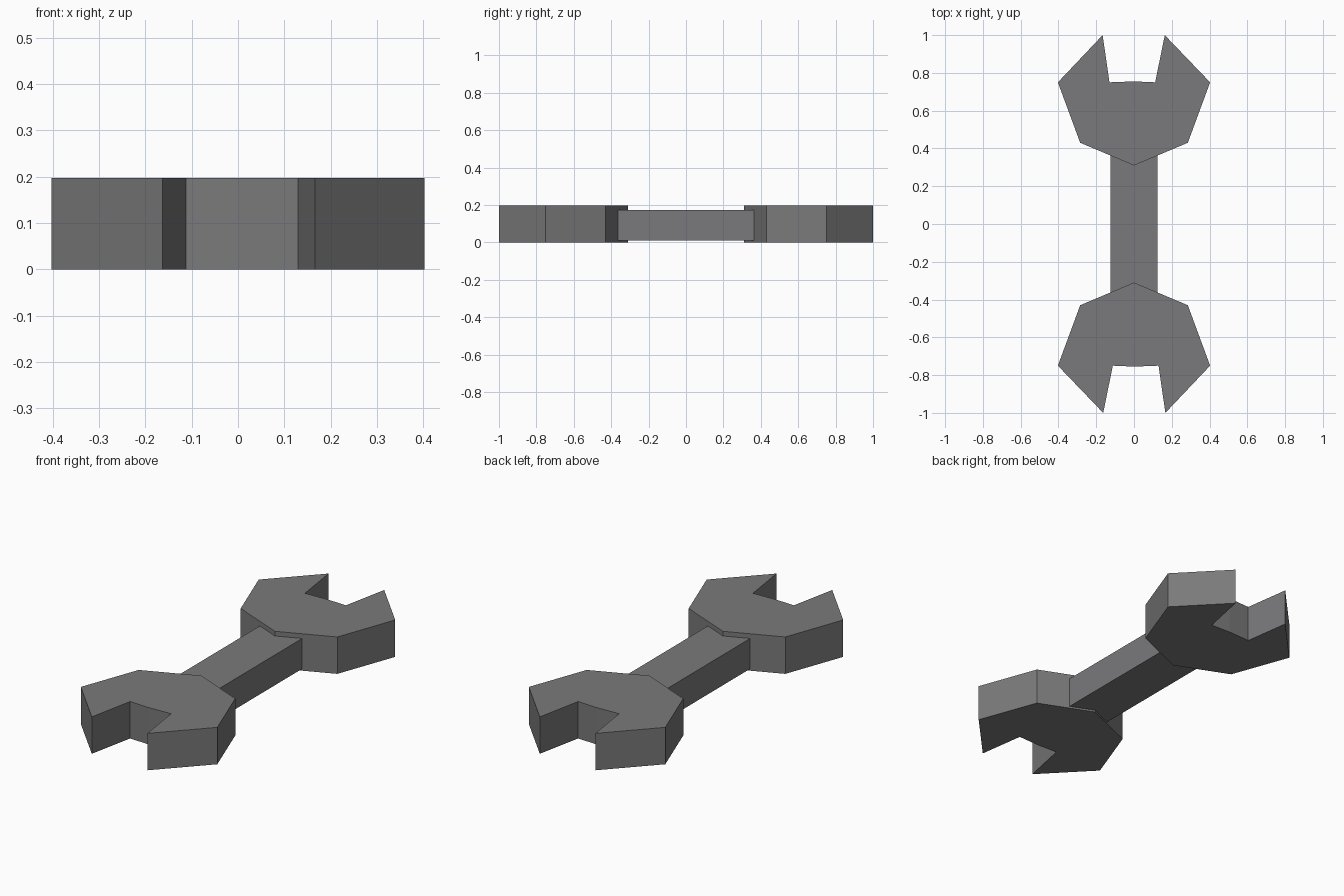
import bpy
import bmesh
import math

if "Cube" in bpy.data.objects:
    bpy.data.objects.remove(bpy.data.objects["Cube"])

steel = bpy.data.materials.new("dark steel grey")
steel.diffuse_color = (0.195, 0.195, 0.2, 1.0)
steel.use_nodes = True
steel.node_tree.nodes["Principled BSDF"].inputs["Base Color"].default_value = steel.diffuse_color


def prism(name, outline, z0, z1, turn=0.0):
    """Extrude a flat outline upward, turned about the z axis."""
    c, s = math.cos(turn), math.sin(turn)
    bm = bmesh.new()
    base = bm.faces.new([bm.verts.new((x * c - y * s, x * s + y * c, z0)) for x, y in outline])
    top = bmesh.ops.extrude_face_region(bm, geom=[base])
    verts = [g for g in top["geom"] if isinstance(g, bmesh.types.BMVert)]
    bmesh.ops.translate(bm, vec=(0, 0, z1 - z0), verts=verts)
    bmesh.ops.recalc_face_normals(bm, faces=bm.faces)
    mesh = bpy.data.meshes.new(name)
    bm.to_mesh(mesh)
    bm.free()
    mesh.materials.append(steel)
    obj = bpy.data.objects.new(name, mesh)
    bpy.context.collection.objects.link(obj)
    return obj


# Open-ended jaw: octagonal head with a tapered notch
jaw = [(0, 0.31), (0.285, 0.43), (0.403, 0.75), (0.163, 1.0), (0.112, 0.75),
       (0, 0.755), (-0.13, 0.75), (-0.166, 1.0), (-0.403, 0.75), (-0.285, 0.43)]
prism("back_jaw", jaw, 0, 0.197)
prism("front_jaw", jaw, 0, 0.197, math.pi)

# Handle: slightly thinner bar whose ends sink into the jaws
w, l = 0.125, 0.40
prism("handle", [(-w, -l), (w, -l), (w, l), (-w, l)], 0.01, 0.172)
